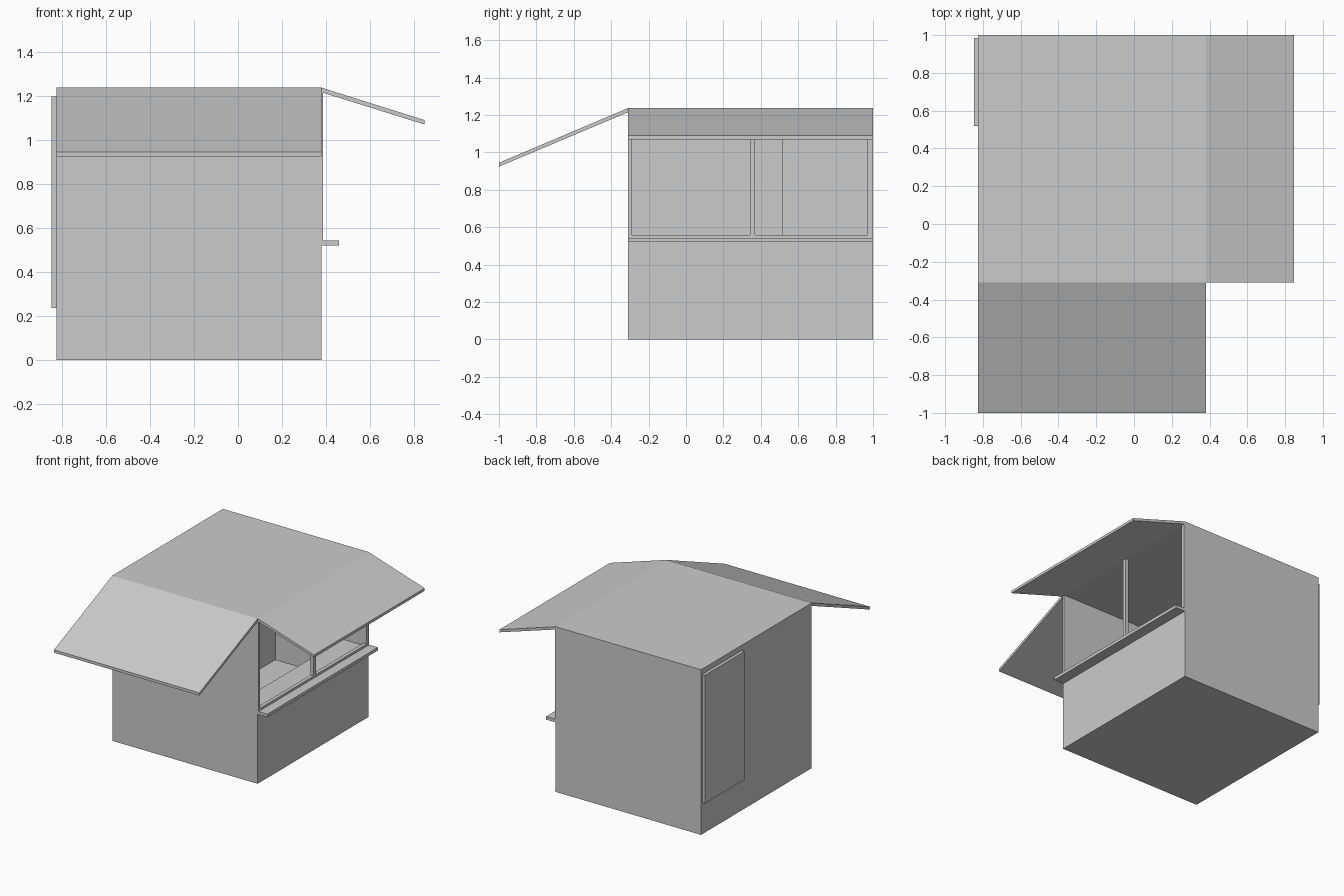
import bpy, bmesh

if "Cube" in bpy.data.objects:
    bpy.data.objects.remove(bpy.data.objects["Cube"])

X0, X1, Y0, Y1, H, T = -0.825, 0.38, -0.31, 1.0, 1.237, 0.02


def finish(name, bm):
    bmesh.ops.recalc_face_normals(bm, faces=bm.faces)
    me = bpy.data.meshes.new(name)
    bm.to_mesh(me)
    bm.free()
    ob = bpy.data.objects.new(name, me)
    bpy.context.collection.objects.link(ob)
    return ob


def box(name, x, y, z):
    """Box from (min, max) ranges."""
    bm = bmesh.new()
    bmesh.ops.create_cube(bm, size=1)
    for v in bm.verts:
        v.co = [r[0] if c < 0 else r[1] for r, c in zip((x, y, z), v.co)]
    return finish(name, bm)


def prism(name, pts, offset):
    """Extrude a flat polygon along an offset vector."""
    bm = bmesh.new()
    face = bm.faces.new([bm.verts.new(p) for p in pts])
    geom = bmesh.ops.extrude_face_region(bm, geom=[face])["geom"]
    verts = [g for g in geom if isinstance(g, bmesh.types.BMVert)]
    bmesh.ops.translate(bm, verts=verts, vec=offset)
    return finish(name, bm)


# Shell: walls, raised floor and flat roof
box("floor", (X0, X1), (Y0, Y1), (0, 0.24))
box("roof", (X0, X1), (Y0, Y1), (H - T, H))
box("front_wall", (X0, X1), (Y0, Y0 + T), (0.24, H - T))
box("back_wall", (X0, X1), (Y1 - 0.03, Y1), (0.24, H - T))
box("left_wall", (X0, X0 + T), (Y0 + T, Y1 - 0.03), (0.24, H - T))
box("serving_wall", (X1 - T, X1), (Y0 + T, Y1 - 0.03), (0.24, 0.52))

# Serving window: sill, posts and the counter running through it
box("counter", (0.19, 0.46), (Y0, Y1), (0.52, 0.543))
box("window_sill", (X1 - T, 0.387), (Y0, Y1), (0.543, 0.56))
for name, a, b in (("front_post", Y0, Y0 + T), ("middle_post", 0.342, 0.37), ("back_post", 0.97, Y1)):
    box(name, (X1 - T, 0.387), (a, b), (0.56, H - T))

# Closet in the rear corner, and its outside door
box("closet_side", (X0 + T, -0.37), (0.515, 0.535), (0.24, H - T))
box("closet_front", (-0.39, -0.37), (0.535, Y1 - 0.03), (0.24, H - T))
box("door", (-0.848, X0), (0.52, 0.985), (0.236, 1.197))

# Sloping awnings over the front and the serving side
prism("front_awning", [(X0, Y0, H), (X0, -1, 0.945), (X0, -1, 0.924), (X0, Y0, H - 0.022)],
      (X1 - X0, 0, 0))
prism("side_awning", [(X1, Y0, H), (0.847, Y0, 1.09), (0.847, Y0, 1.07), (X1, Y0, H - 0.021)],
      (0, Y1 - Y0, 0))
